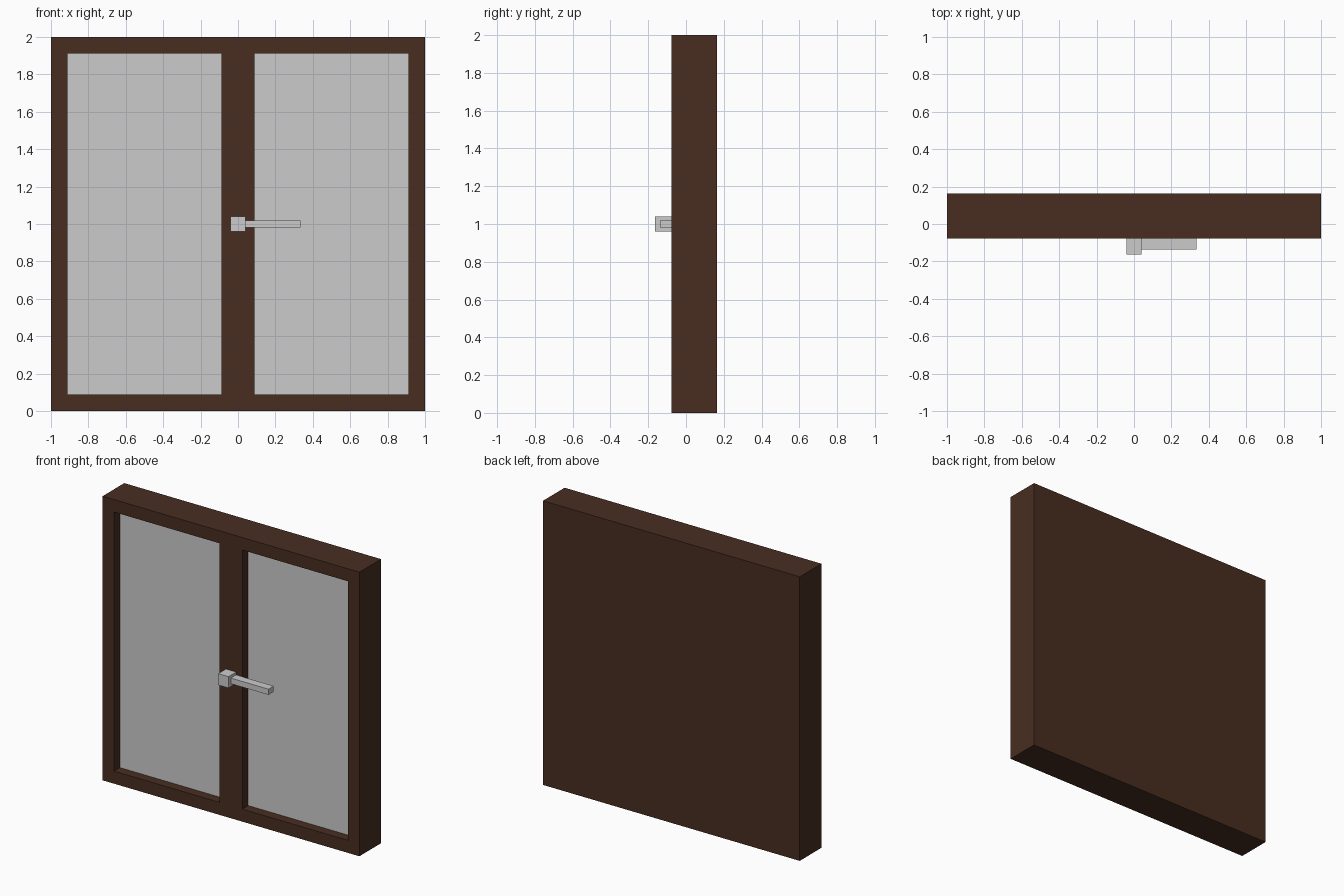
import bpy

if "Cube" in bpy.data.objects:
    bpy.data.objects.remove(bpy.data.objects["Cube"])

BACK, FRONT = 0.163, -0.078      # y of the frame's rear and front faces
PANE_FRONT, PANE_BACK = -0.012, 0.01
BORDER, HALF_MULLION = 0.088, 0.088


def box(name, x, y, z, mat=None):
    """Box from (min, max) ranges on each axis."""
    bpy.ops.mesh.primitive_cube_add(size=1)
    ob = bpy.context.object
    ob.name = ob.data.name = name
    ob.scale = [r[1] - r[0] for r in (x, y, z)]
    ob.location = [(r[0] + r[1]) / 2 for r in (x, y, z)]
    bpy.ops.object.transform_apply(location=True, rotation=False, scale=True)
    if mat:
        ob.data.materials.append(mat)
    return ob


wood = bpy.data.materials.new("dark_wood")
wood.diffuse_color = (0.065, 0.027, 0.015, 1)
wood.use_nodes = True
wood.node_tree.nodes["Principled BSDF"].inputs["Base Color"].default_value = wood.diffuse_color

# Solid window frame with a closed back
frame = box("window_frame", (-1, 1), (FRONT, BACK), (0, 2), wood)

# Two recessed openings, each holding a pane
pane_z = (BORDER, 2 - BORDER)
for side, x in (("left", (-1 + BORDER, -HALF_MULLION)),
                ("right", (HALF_MULLION, 1 - BORDER))):
    cutter = box("opening_cutter", x, (FRONT - 0.1, PANE_BACK), pane_z, wood)
    cutter.hide_render = True
    bpy.context.view_layer.objects.active = frame
    mod = frame.modifiers.new("opening", 'BOOLEAN')
    mod.operation, mod.solver, mod.object = 'DIFFERENCE', 'EXACT', cutter
    bpy.ops.object.modifier_apply(modifier=mod.name)
    bpy.data.objects.remove(cutter)
    box(side + "_pane", x, (PANE_FRONT, PANE_BACK), pane_z)

# Handle: square hub on the mullion with a lever pointing right
box("handle_hub", (-0.04, 0.04), (-0.163, FRONT), (0.96, 1.04))
box("handle_lever", (0.04, 0.333), (-0.136, FRONT), (0.98, 1.02))
